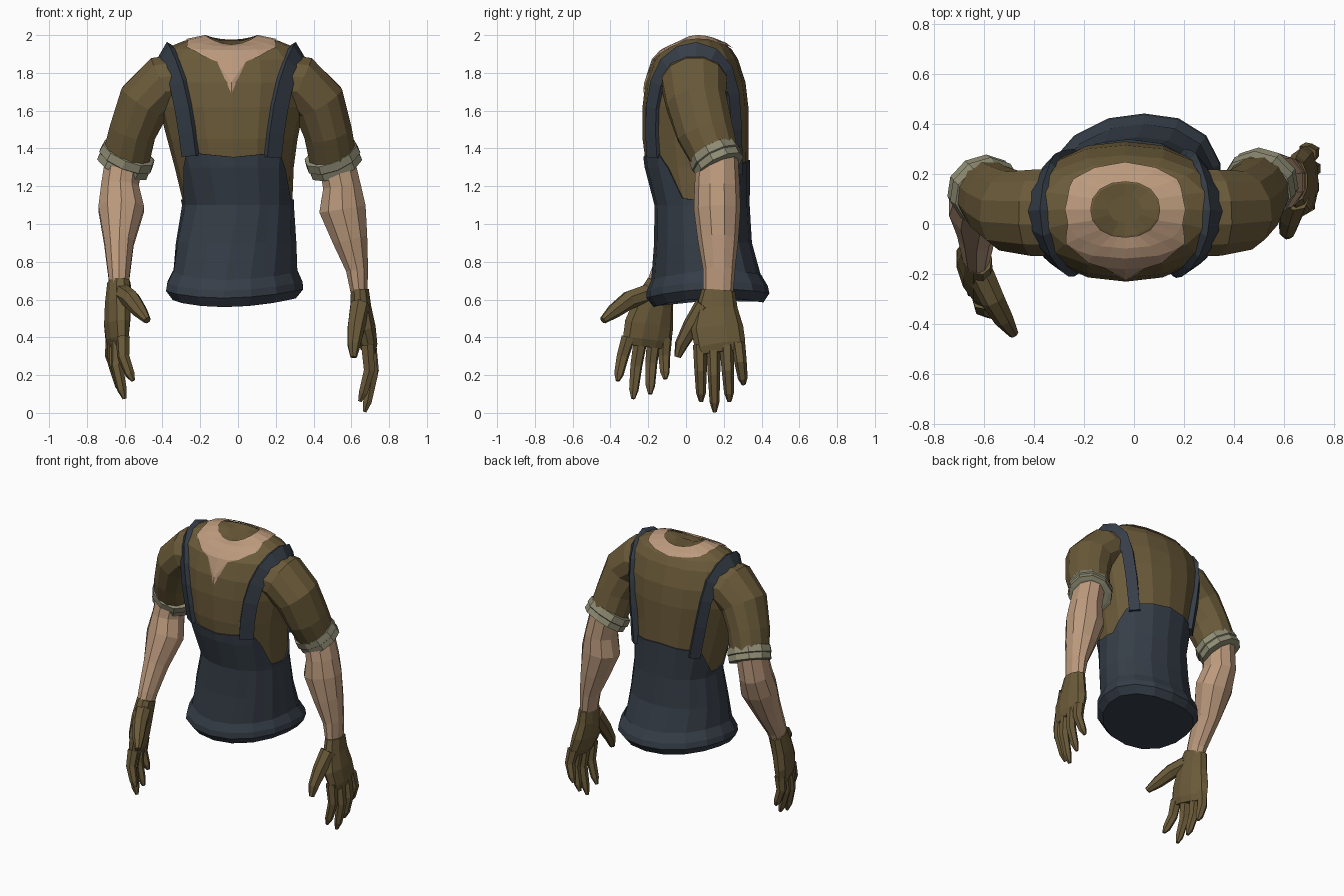
import bpy, bmesh, math
from mathutils import Vector
from mathutils.bvhtree import BVHTree

if "Cube" in bpy.data.objects:
    bpy.data.objects.remove(bpy.data.objects["Cube"])


def material(name, r, g, b):
    m = bpy.data.materials.new(name)
    lin = [((c / 255 + 0.055) / 1.055) ** 2.4 for c in (r, g, b)]
    m.diffuse_color = (*lin, 1)
    m.use_nodes = True
    m.node_tree.nodes["Principled BSDF"].inputs["Base Color"].default_value = m.diffuse_color
    return m


OLIVE = material("olive_cloth", 106, 90, 57)
NAVY = material("navy_cloth", 54, 62, 72)
SKIN = material("skin", 188, 154, 125)
CUFF = material("pale_cuff", 142, 139, 115)


def finish(bm, name, mat):
    bmesh.ops.remove_doubles(bm, verts=bm.verts, dist=0.0005)
    bmesh.ops.recalc_face_normals(bm, faces=bm.faces)
    me = bpy.data.meshes.new(name)
    bm.to_mesh(me)
    bm.free()
    me.materials.append(mat)
    ob = bpy.data.objects.new(name, me)
    bpy.context.collection.objects.link(ob)
    return ob


def skin_rows(bm, rows, caps=(True, True)):
    """Bridge closed rows of points with quads."""
    vs = [[bm.verts.new(p) for p in row] for row in rows]
    n = len(vs[0])
    for a, b in zip(vs, vs[1:]):
        for i in range(n):
            j = (i + 1) % n
            bm.faces.new((a[i], a[j], b[j], b[i]))
    for row, cap in ((vs[0], caps[0]), (vs[-1], caps[1])):
        if cap:
            bm.faces.new(row)


def loft(bm, sections, sides, pole=(0, 1, 0)):
    """Tube through sections (x, y, z, radius across, radius along pole)."""
    pts = [Vector(s[:3]) for s in sections]
    rows = []
    for i, s in enumerate(sections):
        t = (pts[min(i + 1, len(pts) - 1)] - pts[max(i - 1, 0)]).normalized()
        u = Vector(pole).cross(t).normalized()
        v = t.cross(u)
        rows.append([pts[i] + u * s[3] * math.cos(a) + v * s[-1] * math.sin(a)
                     for a in (math.tau * (k + 0.5) / sides for k in range(sides))])
    skin_rows(bm, rows)


def tube(name, sections, mat, sides=10):
    bm = bmesh.new()
    loft(bm, sections, sides)
    return finish(bm, name, mat)


def interp(table, x):
    for (x0, y0), (x1, y1) in zip(table, table[1:]):
        if x <= x1:
            return y0 + (y1 - y0) * max(0, x - x0) / (x1 - x0)
    return table[-1][1]


# Body surface: height, centre x, centre y, half width, half depth, front/back dip
BODY = [(0.56, -.02, .12, .325, .29, 0), (0.70, -.015, .11, .322, .285, 0),
        (0.90, -.01, .09, .31, .25, 0), (1.10, 0, .085, .287, .243, 0),
        (1.30, -.02, .06, .315, .27, 0), (1.45, -.03, .05, .345, .28, 0),
        (1.62, -.035, .05, .385, .28, 0), (1.75, -.035, .05, .40, .265, 0),
        (1.88, -.035, .05, .385, .225, .01), (1.935, -.035, .055, .335, .187, .015),
        (1.97, -.035, .058, .25, .15, .025), (1.995, -.035, .058, .132, .105, .036)]
SKEW = [(.56, .18), (.72, .18), (1.1, 0)]
LEVELS = [b[0] for b in BODY]
SIDES = 16


def body_point(angle, z, off=0.0):
    c = [interp([(b[0], b[k]) for b in BODY], z) for k in range(1, 6)]

    def corner(k):
        a = math.tau * k / SIDES
        ca, sa = math.cos(a), math.sin(a)
        f = (abs(ca) ** 2.2 + abs(sa) ** 2.2) ** (-1 / 2.2)
        dip = c[4] * sa * sa * (1.4 if sa < 0 else .7)
        dy = (c[3] + off) * f * sa
        return Vector((c[0] + (c[2] + off) * f * ca + dy * interp(SKEW, z), c[1] + dy,
                       z - dip + (off if z > 1.85 else 0)))
    k = angle / math.tau * SIDES
    k0 = math.floor(k + 1e-6)
    return corner(k0).lerp(corner(k0 + 1), max(0, k - k0))


ANGLES = [math.tau * k / 32 for k in range(32)]


def from_front(a):
    d = abs(math.degrees(a) - 270)
    return min(d, 360 - d)


# Shirt with shallow neck opening
bm = bmesh.new()
rows = [[body_point(a, z) for a in ANGLES[::2]] for z in LEVELS[3:]]
mid = Vector((-.035, .058, 1.955))
rows.append([p.lerp(mid, .5) for p in rows[-1]])
skin_rows(bm, rows)
bm.normal_update()
shirt_tree = BVHTree.FromBMesh(bm)
finish(bm, "shirt", OLIVE)

# Overalls with bib, low sides and back panel
BIB = [(0, 1.355), (45, 1.38), (51, 1.37), (68, 1.13), (104, 1.13), (128, 1.31), (180, 1.34)]
bm = bmesh.new()
levels = LEVELS[1:5] + [1.39]
rows = [[body_point(a, min(z, interp(BIB, from_front(a))), .009) for a in ANGLES] for z in levels]
skin_rows(bm, rows, (False, False))
rim = [[body_point(a, interp(BIB, from_front(a)), o) for a in ANGLES] for o in (.009, -.005)]
skin_rows(bm, rim, (False, False))
finish(bm, "overalls", NAVY)

# Flared hem
bm = bmesh.new()
rows = []
for z, off in ((.72, .008), (.66, .034), (.62, .038), (.572, .0)):
    rows.append([body_point(a, z, off) + Vector((0, 0, .035 * math.cos(a) ** 2 + .012 * math.sin(a)))
                 for a in ANGLES[::2]])
skin_rows(bm, rows, (False, True))
finish(bm, "overalls_hem", NAVY)

# Bare neckline with pointed front
NECK = [(0, 1.69), (11.25, 1.865), (22.5, 1.895), (34, 1.925), (60, 1.965),
        (68, 1.973), (112, 1.973), (135, 1.958), (180, 1.935)]
bm = bmesh.new()
rows = [[body_point(a, max(z, interp(NECK, from_front(a))), .006) for a in ANGLES]
        for z in [1.69] + LEVELS[7:]]
skin_rows(bm, rows, (False, False))
finish(bm, "neckline", SKIN)

# Shoulder straps laid over the shirt
STRAP = [(.226, -.25, 1.34), (.232, -.25, 1.48), (.246, -.25, 1.62), (.275, -.22, 1.76),
         (.312, -.15, 1.87), (.333, -.06, 1.93), (.338, .05, 1.95), (.33, .16, 1.92),
         (.31, .25, 1.83), (.29, .30, 1.70), (.275, .33, 1.52), (.255, .33, 1.26)]
for side in ("right", "left"):
    path = [Vector(p if side == "right" else (-.07 - p[0], p[1], p[2])) for p in STRAP]
    hits = [shirt_tree.find_nearest(p) for p in path]
    pts = [h[0] for h in hits]
    last = len(pts) - 1
    # even out the bumps between neighbouring facets
    pts = [p if i in (0, last) else p * .5 + (pts[i - 1] + pts[i + 1]) * .25 for i, p in enumerate(pts)]
    nrms = [h[1] + (p - Vector((-.035, .05, p.z - .1))).normalized() for h, p in zip(hits, pts)]
    rows = []
    for i, p in enumerate(pts):
        t = (pts[min(i + 1, last)] - pts[max(i - 1, 0)]).normalized()
        n = nrms[max(i - 1, 0)] + nrms[i] * 2 + nrms[min(i + 1, last)]
        n = (n - t * n.dot(t)).normalized()
        w = t.cross(n) * (.047 if i < 9 else .036)
        rows.append([p + w + n * .024, p - w + n * .024, p - w - n * .025, p + w - n * .025])
    bm = bmesh.new()
    skin_rows(bm, rows)
    finish(bm, side + "_strap", NAVY)

# Sleeves
tube("right_sleeve", [(.19, .045, 1.755, .155, .18), (.325, .045, 1.74, .158, .178), (.425, .055, 1.645, .148, .165),
                      (.475, .10, 1.49, .132, .155), (.502, .155, 1.35, .13, .13)], OLIVE, 12)
tube("left_sleeve", [(-.26, .045, 1.755, .155, .18), (-.395, .045, 1.74, .158, .178), (-.495, .052, 1.645, .146, .165),
                     (-.558, .09, 1.49, .128, .15), (-.592, .13, 1.35, .13, .13)], OLIVE, 12)

# Rolled cuffs
for name, c, axis in (("right_cuff", (.505, .162, 1.34), (.34, .42, -.84)),
                      ("left_cuff", (-.594, .133, 1.34), (-.36, .36, -.86))):
    c, axis = Vector(c), Vector(axis)
    tube(name, [(*(c + axis * h), r, r * .93) for h, r in
                ((-.05, .135), (-.045, .148), (0, .154), (.005, .146), (.045, .148), (.05, .12))], CUFF)

# Forearms
tube("right_forearm", [(.515, .165, 1.36, .10, .11), (.55, .165, 1.2, .105, .12), (.553, .165, 1.08, .13, .124),
                       (.593, .17, .92, .098, .108), (.63, .175, .76, .062, .085), (.645, .17, .6, .042, .078)], SKIN)
tube("left_forearm", [(-.605, .13, 1.36, .10, .11), (-.625, .11, 1.2, .105, .12), (-.618, .065, 1.08, .127, .12),
                      (-.63, -.02, .9, .082, .10), (-.63, -.115, .73, .06, .075), (-.63, -.15, .64, .05, .07)], SKIN)


# Gloves: palm, four fingers and thumb
def glove(name, palm, bases, tips, thumb, bulge, pole):
    bm = bmesh.new()
    loft(bm, palm, 10, pole)
    for b, t in zip(bases, tips):
        b, t = Vector(b), Vector(t)
        knuckle = b.lerp(t, .45) + Vector(bulge)
        low = b.lerp(t, .85) + Vector(bulge) * .4
        loft(bm, [(*b, .038), (*knuckle, .033), (*low, .026), (*t, .011)], 6, pole)
    loft(bm, thumb, 7, pole)
    finish(bm, name, OLIVE)


glove("right_glove",
      [(.645, .172, .65, .05, .088), (.65, .165, .56, .058, .108), (.668, .165, .45, .064, .138),
       (.69, .18, .36, .05, .135), (.698, .185, .32, .032, .12)],
      [(.685, .075, .36), (.695, .145, .36), (.70, .215, .36), (.695, .275, .37)],
      [(.645, .08, .06), (.67, .152, .005), (.675, .23, .06), (.67, .305, .15)],
      [(.645, .10, .57, .055), (.625, .03, .46, .048), (.613, -.025, .36, .036), (.612, -.045, .295, .018)],
      (.028, 0, 0), (0, 1, 0))
glove("left_glove",
      [(-.63, -.13, .69, .06, .08), (-.635, -.17, .58, .065, .11), (-.64, -.195, .47, .062, .135),
       (-.64, -.205, .39, .05, .135), (-.64, -.21, .35, .032, .12)],
      [(-.61, -.305, .40), (-.635, -.24, .39), (-.655, -.17, .39), (-.665, -.11, .40)],
      [(-.555, -.362, .17), (-.6, -.28, .075), (-.61, -.19, .10), (-.63, -.11, .18)],
      [(-.61, -.2, .63, .055), (-.565, -.30, .6, .05), (-.52, -.38, .54, .04), (-.48, -.44, .49, .02)],
      (-.022, -.005, 0), (-.3, .95, 0))
